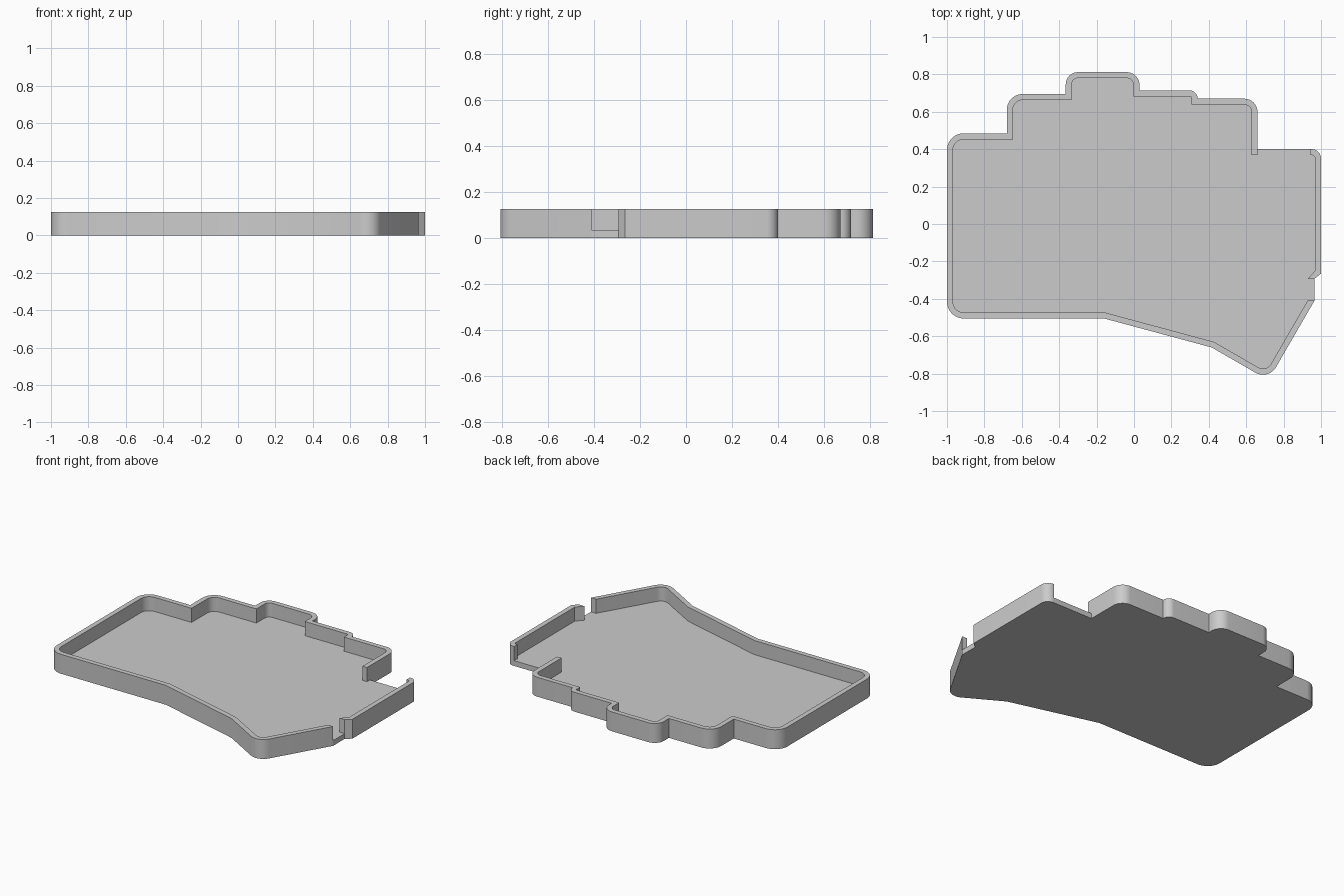
import bpy, bmesh, math
from mathutils import Vector

old = bpy.data.objects.get("Cube")
if old:
    bpy.data.objects.remove(old, do_unlink=True)

WALL = 0.032
FLOOR_Z = 0.034
TOP_Z = 0.125
ARC_STEPS = 10

grey = bpy.data.materials.new("plain grey")
grey.use_nodes = True
COLOR = (0.6, 0.6, 0.6, 1)
grey.diffuse_color = COLOR
grey.node_tree.nodes["Principled BSDF"].inputs["Base Color"].default_value = COLOR


def left_normal(a, b):
    d = (b - a).normalized()
    return Vector((-d.y, d.x))


def wall_pairs(first, corners, last):
    """Matching outer and inner points along a wall, rounding each (x, y, radius) corner."""
    path = [Vector(first[0])] + [Vector(c[:2]) for c in corners] + [Vector(last[0])]
    pairs = [(Vector(first[0]), Vector(first[1]))]
    for i, (_, _, radius) in enumerate(corners, 1):
        p = path[i]
        n1, n2 = left_normal(path[i - 1], p), left_normal(p, path[i + 1])
        miter = (n1 + n2) / (1 + n1.dot(n2))
        if radius:
            centre = p + miter * radius
            for k in range(ARC_STEPS + 1):
                n = n1.slerp(n2, k / ARC_STEPS)
                pairs.append((centre - n * radius, centre - n * (radius - WALL)))
        else:
            pairs.append((p, p + miter * WALL))
    pairs.append((Vector(last[0]), Vector(last[1])))
    return pairs


def finish(name, bm):
    bmesh.ops.recalc_face_normals(bm, faces=bm.faces)
    mesh = bpy.data.meshes.new(name)
    bm.to_mesh(mesh)
    bm.free()
    mesh.materials.append(grey)
    ob = bpy.data.objects.new(name, mesh)
    bpy.context.collection.objects.link(ob)
    bpy.ops.object.select_all(action="DESELECT")
    ob.select_set(True)
    bpy.context.view_layer.objects.active = ob
    bpy.ops.object.shade_smooth_by_angle(angle=math.radians(25))


def extrude_up(bm, faces, height):
    out = bmesh.ops.extrude_face_region(bm, geom=faces, use_keep_orig=True)
    verts = [g for g in out["geom"] if isinstance(g, bmesh.types.BMVert)]
    bmesh.ops.translate(bm, verts=verts, vec=(0, 0, height))


def build_wall(name, pairs):
    bm = bmesh.new()
    rows = [[bm.verts.new((p.x, p.y, FLOOR_Z)) for p in pair] for pair in pairs]
    faces = [bm.faces.new((a[0], b[0], b[1], a[1])) for a, b in zip(rows, rows[1:])]
    extrude_up(bm, faces, TOP_Z - FLOOR_Z)
    finish(name, bm)


# Long wall: back right opening, round the left side, to the front right notch
main = wall_pairs(
    ((0.66, 0.37), (0.628, 0.37)),
    [(0.66, 0.67, 0.07), (0.34, 0.67, 0), (0.34, 0.715, 0.044),
     (0.03, 0.715, 0), (0.03, 0.812, 0.07), (-0.365, 0.812, 0.065),
     (-0.365, 0.695, 0), (-0.68, 0.695, 0.085), (-0.68, 0.485, 0),
     (-1, 0.485, 0.09), (-1, -0.505, 0.09), (-0.16, -0.505, 0),
     (0.415, -0.66, 0), (0.719, -0.835, 0.08)],
    ((0.965, -0.41), (0.928, -0.41)))

# Short right wall with a bent lip beside the notch
side = wall_pairs(
    ((0.965, -0.293), (0.93, -0.293)),
    [(1, -0.265, 0), (1, 0.4, 0.05)],
    ((0.945, 0.4), (0.945, 0.368)))

build_wall("main_wall", main)
build_wall("side_wall", side)

# Floor plate following the outer outline of both walls
outline = [p for p, _ in side] + [Vector((0.66, 0.4))] + [p for p, _ in main[1:]]
bm = bmesh.new()
plate = bm.faces.new([bm.verts.new((p.x, p.y, 0)) for p in outline])
extrude_up(bm, [plate], FLOOR_Z)
finish("floor", bm)
